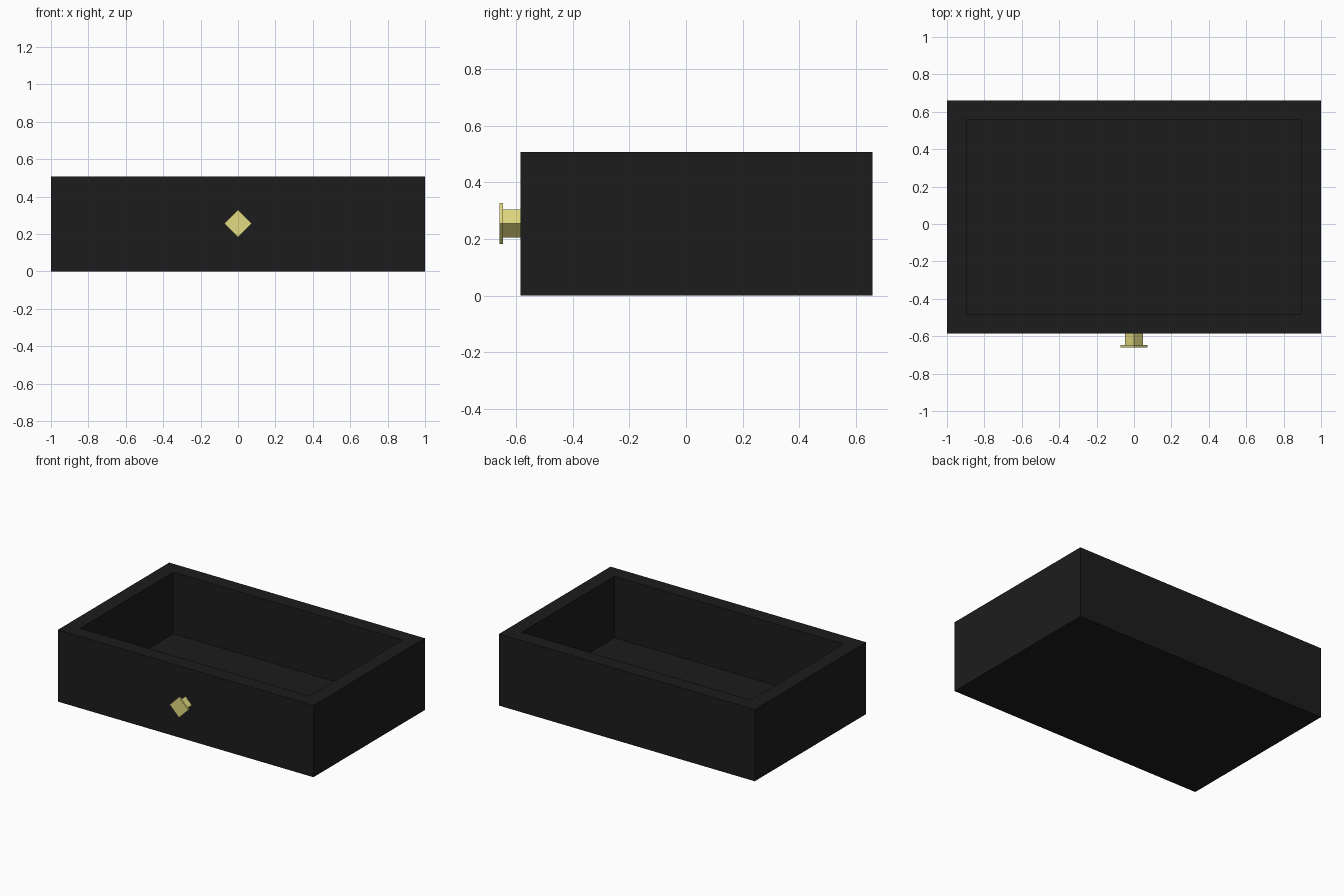
import bpy, bmesh, math

if "Cube" in bpy.data.objects:
    bpy.data.objects.remove(bpy.data.objects["Cube"])


def material(name, color):
    m = bpy.data.materials.new(name)
    m.diffuse_color = (*color, 1)
    m.use_nodes = True
    m.node_tree.nodes["Principled BSDF"].inputs["Base Color"].default_value = m.diffuse_color
    return m


black = material("black wood", (0.0118, 0.0118, 0.0118))
brass = material("pale brass", (0.76, 0.70, 0.22))


def finish(bm, name, mat):
    bmesh.ops.recalc_face_normals(bm, faces=bm.faces)
    me = bpy.data.meshes.new(name)
    bm.to_mesh(me)
    bm.free()
    me.materials.append(mat)
    ob = bpy.data.objects.new(name, me)
    bpy.context.collection.objects.link(ob)
    return ob


# Open drawer box: cube, inset top, sunk floor
X0, Y0, Y1, TOP, WALL, FLOOR = 1.0, -0.585, 0.66, 0.507, 0.104, 0.072
bm = bmesh.new()
bmesh.ops.create_cube(bm, size=1)
for v in bm.verts:
    v.co.x = X0 if v.co.x > 0 else -X0
    v.co.y = Y1 if v.co.y > 0 else Y0
    v.co.z = TOP if v.co.z > 0 else 0
bm.normal_update()
top = max(bm.faces, key=lambda f: f.calc_center_median().z)
bmesh.ops.inset_region(bm, faces=[top], thickness=WALL, use_even_offset=True)
ret = bmesh.ops.extrude_face_region(bm, geom=[top])
for v in [g for g in ret["geom"] if isinstance(g, bmesh.types.BMVert)]:
    v.co.z = FLOOR
if top.is_valid:
    bmesh.ops.delete(bm, geom=[top], context='FACES_ONLY')
finish(bm, "drawer_box", black)


# Four-sided knob, standing on its corner
def diamond(name, radius, y0, y1):
    bm = bmesh.new()
    rings = [[bm.verts.new((radius * math.cos(i * math.pi / 2), y,
                            0.255 + radius * math.sin(i * math.pi / 2)))
              for i in range(4)] for y in (y0, y1)]
    for r in rings:
        bm.faces.new(r)
    for i in range(4):
        j = (i + 1) % 4
        bm.faces.new((rings[0][i], rings[0][j], rings[1][j], rings[1][i]))
    finish(bm, name, brass)


diamond("knob_stem", 0.049, -0.65, -0.585)
diamond("knob_plate", 0.073, -0.66, -0.648)
